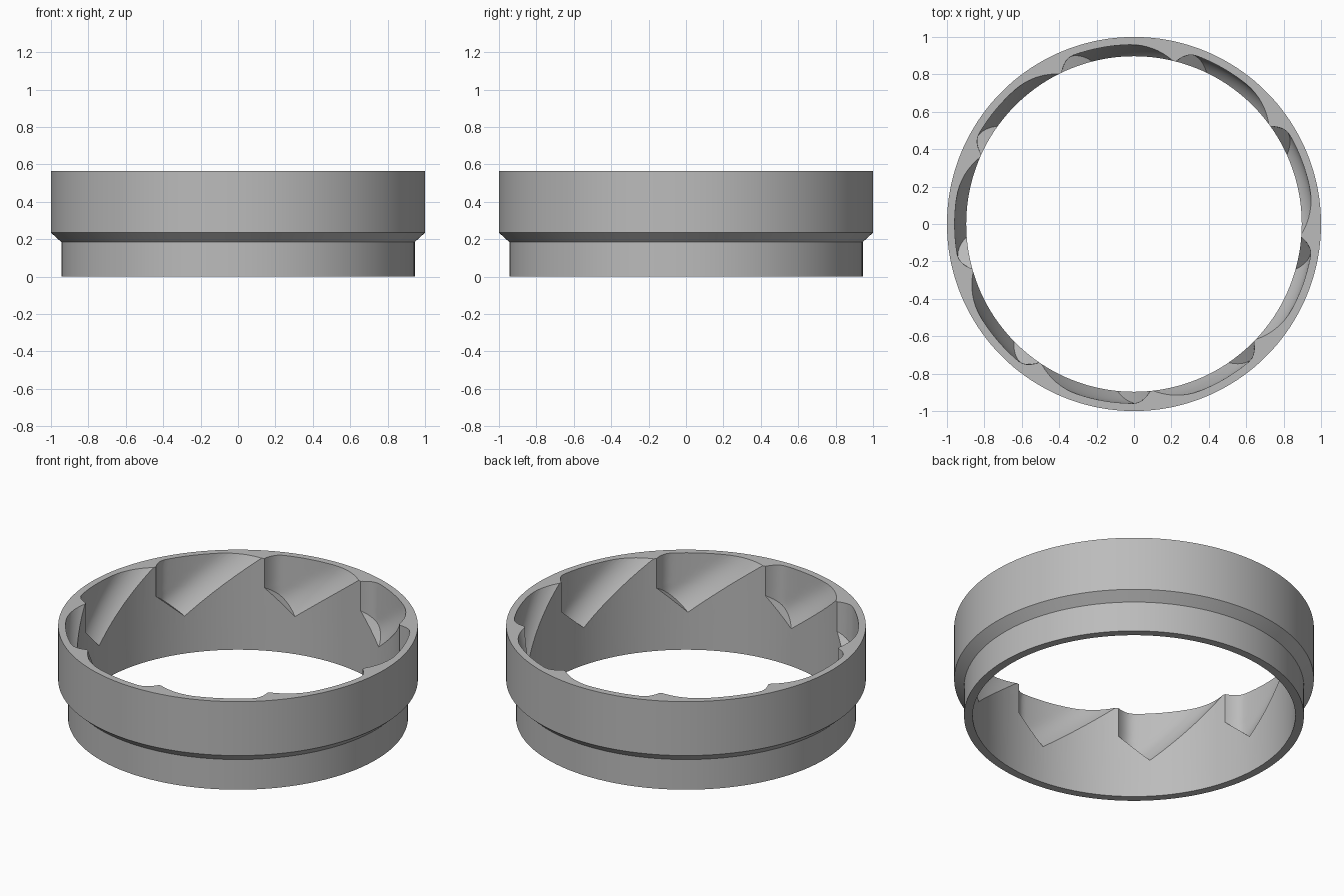
import bpy, bmesh
from math import sin, cos, pi, radians

cube = bpy.data.objects.get("Cube")
if cube:
    bpy.data.objects.remove(cube, do_unlink=True)

SEGMENTS = 180
TOP = 0.566
INNER = 0.897
NOTCHES = 9
START = radians(115.6)

grey = bpy.data.materials.new("plain grey")
grey.use_nodes = True
colour = (0.5, 0.5, 0.5, 1)
grey.diffuse_color = colour
grey.node_tree.nodes["Principled BSDF"].inputs["Base Color"].default_value = colour


def make_object(name, bm):
    bmesh.ops.recalc_face_normals(bm, faces=bm.faces)
    mesh = bpy.data.meshes.new(name)
    bm.to_mesh(mesh)
    bm.free()
    mesh.materials.append(grey)
    obj = bpy.data.objects.new(name, mesh)
    bpy.context.collection.objects.link(obj)
    return obj


def polar(r, angle, z):
    return (r * cos(angle), r * sin(angle), z)


# Stepped ring: closed profile turned around the z axis
profile = [(INNER, 0), (0.945, 0), (0.945, 0.185), (1, 0.235), (1, TOP), (INNER, TOP)]
bm = bmesh.new()
loops = [[bm.verts.new(polar(r, 2 * pi * i / SEGMENTS, z)) for r, z in profile]
         for i in range(SEGMENTS)]
for i, a in enumerate(loops):
    b = loops[(i + 1) % SEGMENTS]
    for j in range(len(profile)):
        k = (j + 1) % len(profile)
        bm.faces.new((a[j], b[j], b[k], a[k]))
ring = make_object("notched_ring", bm)

# Slanted notch shape: upright wall, sloping floor and long diagonal ramp
SPAN, WALL, LOW_U, LOW_W = 0.615, 0.18, 0.178, 0.337
COLUMNS = 28


def ease(s):
    s = min(max(s, 0), 1)
    return 1 - (1 - s) ** 2


def limits(drop):
    left = max(0, (drop - WALL) / (LOW_W - WALL)) * LOW_U
    right = SPAN - (SPAN - LOW_U) * drop / LOW_W
    return left, right


drops = [WALL * i / 4 for i in range(5)]
drops += [WALL + (LOW_W - WALL) * i / 10 for i in range(1, 11)]
rows = [(TOP + 0.03, 0)] + [(TOP - d, d) for d in drops]

bm = bmesh.new()
for n in range(NOTCHES):
    start = START - 2 * pi * n / NOTCHES
    grid = []
    for z, drop in rows:
        left, right = limits(drop)
        outer, inner = [], []
        for c in range(COLUMNS + 1):
            u = left + (right - left) * (1 - cos(pi * c / COLUMNS)) / 2
            depth = 0.063 * ease(u / 0.09) * ease((right - u) / 0.235)
            angle = start - u / 0.9
            outer.append(bm.verts.new(polar(INNER - 0.001 + depth, angle, z)))
            inner.append(bm.verts.new(polar(0.82, angle, z)))
        grid.append(outer + inner[::-1])
    size = len(grid[0])
    for a, b in zip(grid, grid[1:]):
        for j in range(size):
            k = (j + 1) % size
            bm.faces.new((a[j], a[k], b[k], b[j]))
    bm.faces.new(grid[0])
bmesh.ops.remove_doubles(bm, verts=bm.verts, dist=1e-5)
cutter = make_object("notch_cutter", bm)
cutter.hide_render = True

# Cut the notches, then remove the helper
cut = ring.modifiers.new("notches", 'BOOLEAN')
cut.operation = 'DIFFERENCE'
cut.solver = 'EXACT'
cut.object = cutter
bpy.ops.object.select_all(action='DESELECT')
ring.select_set(True)
bpy.context.view_layer.objects.active = ring
bpy.ops.object.modifier_apply(modifier=cut.name)
bpy.data.objects.remove(cutter, do_unlink=True)
bpy.ops.object.shade_smooth_by_angle(angle=radians(25))
